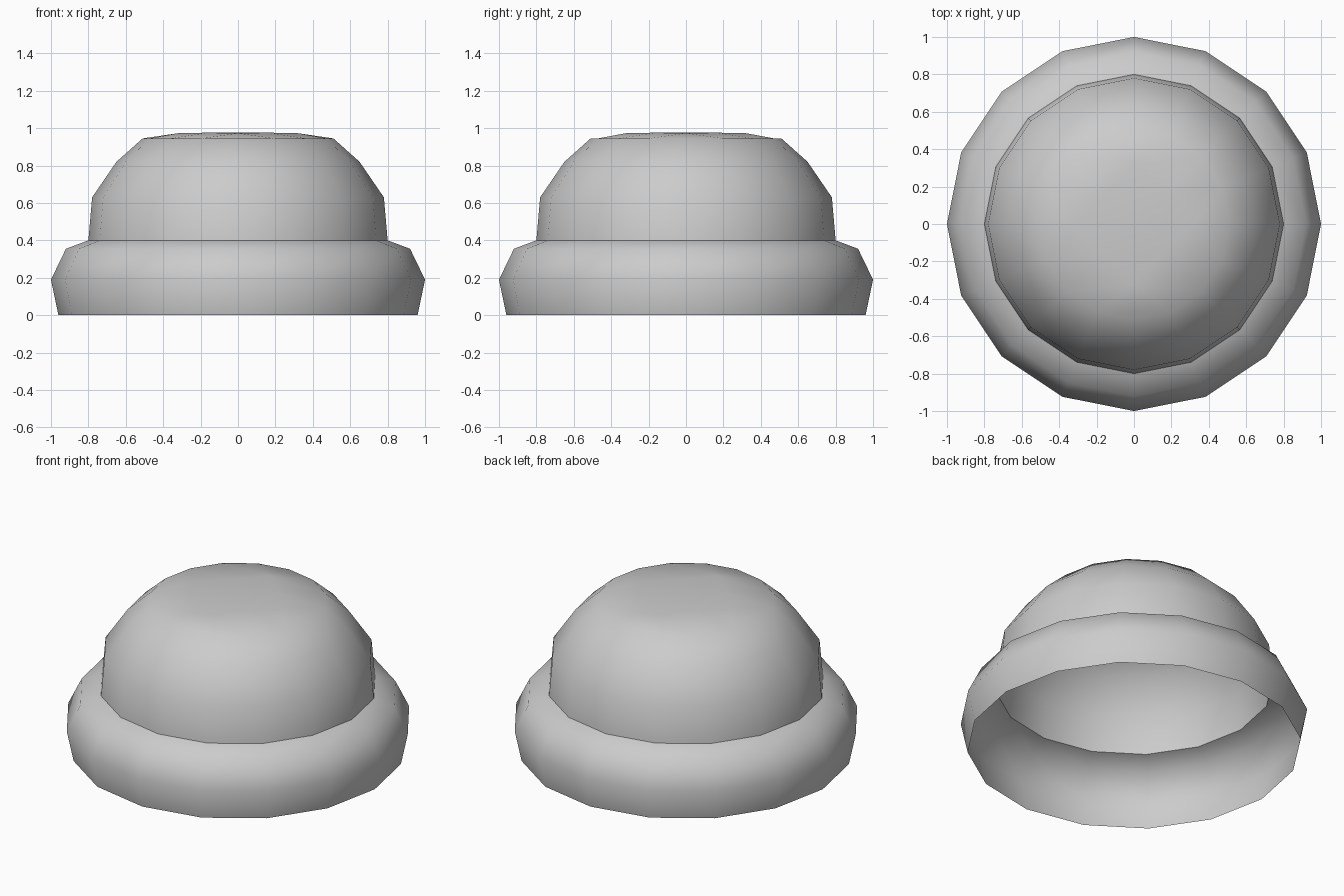
import bpy, bmesh
from math import cos, sin, pi

if "Cube" in bpy.data.objects:
    bpy.data.objects.remove(bpy.data.objects["Cube"])

SIDES = 16


def ring(bm, r, z):
    return [bm.verts.new((r * cos(2 * pi * i / SIDES), r * sin(2 * pi * i / SIDES), z))
            for i in range(SIDES)]


def lathe(bm, profile):
    rings = [ring(bm, r, z) for r, z in profile]
    for a, b in zip(rings, rings[1:]):
        for i in range(SIDES):
            j = (i + 1) % SIDES
            bm.faces.new((a[i], a[j], b[j], b[i]))
    return rings[-1]


def finish(bm, name):
    for f in bm.faces:
        f.smooth = True
    mesh = bpy.data.meshes.new(name)
    bm.to_mesh(mesh)
    bm.free()
    bpy.context.collection.objects.link(bpy.data.objects.new(name, mesh))


def square_walk(k):
    # grid cells around a square ring, counter-clockwise from a corner
    pts = [(k - t, k) for t in range(2 * k)]
    pts += [(-k, k - t) for t in range(2 * k)]
    pts += [(-k + t, -k) for t in range(2 * k)]
    pts += [(k, -k + t) for t in range(2 * k)]
    return pts


# folded brim, open underneath
bm = bmesh.new()
lathe(bm, [(0.96, 0), (1.0, 0.19), (0.92, 0.355), (0.80, 0.40)])
finish(bm, "hat_brim")

# rounded crown
bm = bmesh.new()
top = lathe(bm, [(0.80, 0.40), (0.78, 0.63), (0.65, 0.82), (0.51, 0.945)])

# crown top closed with a 4 x 4 grid whose corners lie on the axes
grid = dict(zip(square_walk(2), top))
for i, cell in enumerate(square_walk(1)):
    r, z = (0.32, 0.973) if i % 2 == 0 else (0.226, 0.976)
    grid[cell] = bm.verts.new((r * cos(pi * i / 4), r * sin(pi * i / 4), z))
grid[(0, 0)] = bm.verts.new((0, 0, 0.977))
for u in range(-2, 2):
    for v in range(-2, 2):
        bm.faces.new((grid[u, v], grid[u + 1, v], grid[u + 1, v + 1], grid[u, v + 1]))
bmesh.ops.recalc_face_normals(bm, faces=bm.faces)
if max(bm.faces, key=lambda f: f.calc_center_median().z).normal.z < 0:
    bmesh.ops.reverse_faces(bm, faces=bm.faces)
finish(bm, "hat_crown")
